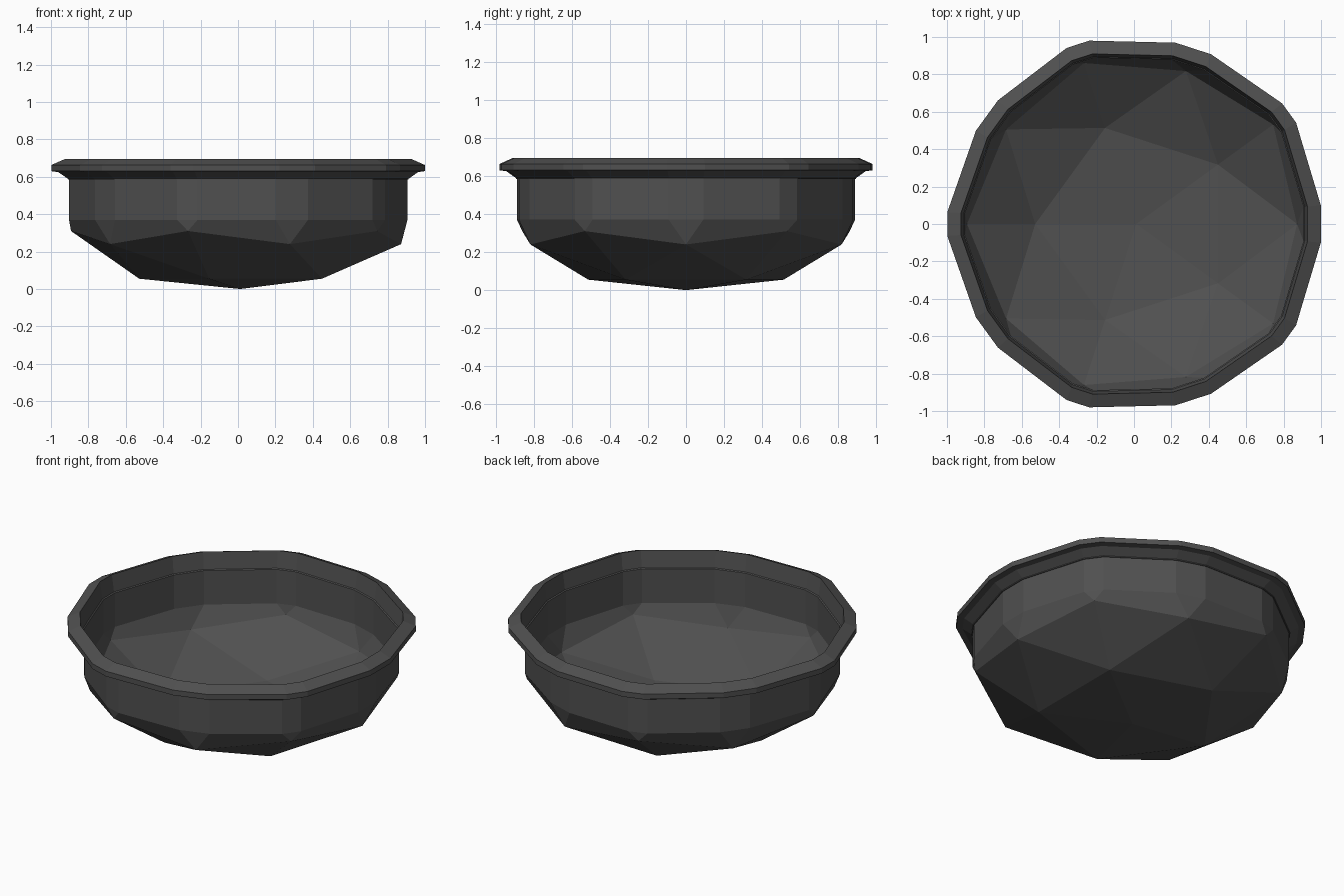
import bpy, bmesh
from math import cos, sin, radians

if "Cube" in bpy.data.objects:
    bpy.data.objects.remove(bpy.data.objects["Cube"])

SHIFT = 0.012          # the five-fold shape is not quite symmetric in x

mat = bpy.data.materials.new("dark_grey")
mat.diffuse_color = (0.08, 0.08, 0.08, 1)
mat.use_nodes = True
mat.node_tree.nodes["Principled BSDF"].inputs["Base Color"].default_value = mat.diffuse_color


def polar(bm, r, deg, z):
    a = radians(deg)
    return bm.verts.new((r * cos(a) + SHIFT, r * sin(a), z))


def ring(bm, r, z):
    """20-sided outline: wide and narrow corner facets alternate every 36 degrees."""
    verts = []
    for i in range(10):
        half, rad = (5.8, r * 0.98) if i % 2 == 0 else (3.6, r)
        verts += [polar(bm, rad, 36 * i - half, z), polar(bm, rad, 36 * i + half, z)]
    return verts


def bridge(bm, a, b):
    n = len(a)
    for i in range(n):
        j = (i + 1) % n
        bm.faces.new((a[i], a[j], b[j], b[i]))


def finish(bm, name):
    bmesh.ops.recalc_face_normals(bm, faces=bm.faces)
    me = bpy.data.meshes.new(name)
    bm.to_mesh(me)
    bm.free()
    me.materials.append(mat)
    ob = bpy.data.objects.new(name, me)
    bpy.context.collection.objects.link(ob)


# Bowl: faceted ico-style bottom running into a straight wall
bm = bmesh.new()
pole = polar(bm, 0, 0, 0)
inner = [polar(bm, 0.54, 36 + 72 * k, 0.055) for k in range(5)]
mid = [polar(bm, 0.86, 36 * i, 0.24) if i % 2 == 0 else polar(bm, 0.905, 36 * i, 0.31)
       for i in range(10)]
low = ring(bm, 0.917, 0.37)
top = ring(bm, 0.917, 0.585)
for k in range(5):
    c, d = inner[k], inner[(k + 1) % 5]
    a0, b, a1 = mid[2 * k], mid[2 * k + 1], mid[(2 * k + 2) % 10]
    bm.faces.new((pole, d, c))
    bm.faces.new((c, d, a1))
    bm.faces.new((c, b, a0))
    bm.faces.new((c, a1, b))
for i in range(10):
    j = (i + 1) % 10
    bm.faces.new((mid[i], low[2 * i + 1], low[2 * i]))
    bm.faces.new((mid[i], mid[j], low[2 * j], low[2 * i + 1]))
bridge(bm, low, top)
finish(bm, "bowl")

# Rim: closed flange profile swept round the same outline
bm = bmesh.new()
profile = [(0.917, 0.585), (0.975, 0.625), (1.012, 0.63),
           (1.012, 0.663), (0.939, 0.695), (0.923, 0.585)]
rings = [ring(bm, r, z) for r, z in profile]
for i in range(len(rings)):
    bridge(bm, rings[i], rings[(i + 1) % len(rings)])
finish(bm, "rim")
